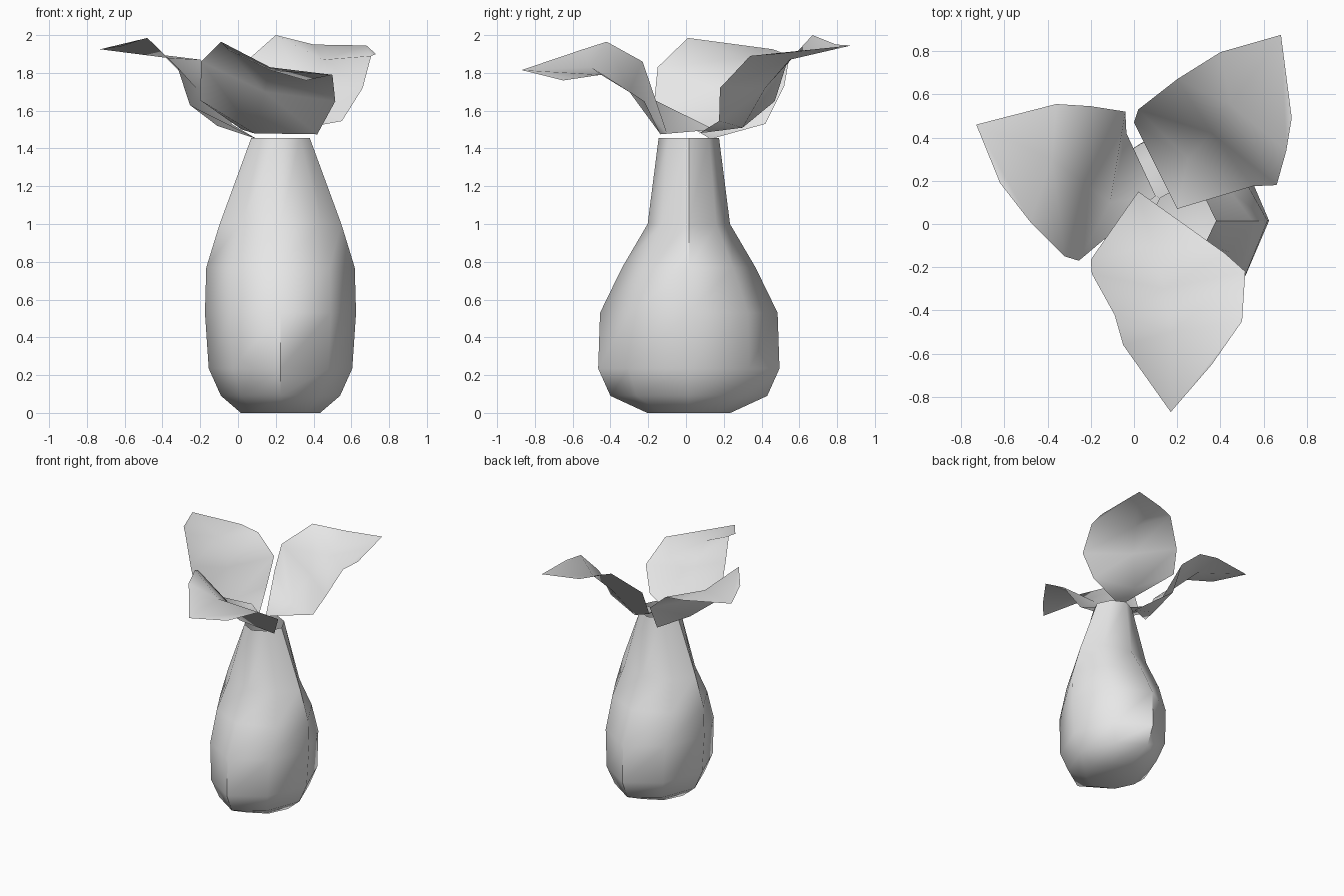
import bpy
import math

cube = bpy.data.objects.get("Cube")
if cube:
    bpy.data.objects.remove(cube, do_unlink=True)

# One plain grey for everything
grey = bpy.data.materials.new("light_grey")
grey.use_nodes = True
colour = (0.8, 0.8, 0.8, 1.0)
grey.diffuse_color = colour
grey.node_tree.nodes["Principled BSDF"].inputs["Base Color"].default_value = colour


def make_object(name, verts, faces):
    mesh = bpy.data.meshes.new(name)
    mesh.from_pydata(verts, [], faces)
    mesh.update()
    mesh.materials.append(grey)
    mesh.shade_smooth()
    obj = bpy.data.objects.new(name, mesh)
    bpy.context.collection.objects.link(obj)
    return obj


def shade_by_angle(obj, degrees):
    bpy.ops.object.select_all(action="DESELECT")
    obj.select_set(True)
    bpy.context.view_layer.objects.active = obj
    bpy.ops.object.shade_smooth_by_angle(angle=math.radians(degrees))


def make_body():
    """Eight-sided bulb, closed below and open at the neck."""
    # height, half width, half depth
    rings = [(0, .21, .22), (.09, .315, .415), (.235, .38, .48),
             (.53, .4, .47), (.77, .393, .353), (1, .322, .218),
             (1.455, .155, .16)]
    cx, cy, sides = .225, .015, 8
    diagonal = .94  # corners between the axes sit slightly inward
    verts = []
    for z, rx, ry in rings:
        for i in range(sides):
            a = math.tau * i / sides
            k = diagonal if i % 2 else 1
            verts.append((cx + rx * k * math.cos(a), cy + ry * k * math.sin(a), z))
    faces = [tuple(reversed(range(sides)))]
    for r in range(len(rings) - 1):
        for i in range(sides):
            j = (i + 1) % sides
            low, high = r * sides, (r + 1) * sides
            faces.append((low + i, low + j, high + j, high + i))
    shade_by_angle(make_object("body", verts, faces), 60)


def make_leaf(name, base, edge_a, middle, edge_b, tip, flip):
    """Curled leaf: a base point, three rows across, two shoulders and a tip."""
    verts = [base] + edge_a + middle + edge_b + [tip]
    a = list(range(1, 5))
    m = list(range(5, 8))
    b = list(range(8, 12))
    t = 12
    faces = [(0, m[0], a[0]), (0, b[0], m[0])]
    for r in range(2):
        faces.append((a[r], m[r], m[r + 1], a[r + 1]))
        faces.append((m[r], b[r], b[r + 1], m[r + 1]))
    faces += [(a[2], m[2], t, a[3]), (m[2], b[2], b[3], t)]
    if flip:
        faces = [tuple(reversed(f)) for f in faces]
    make_object(name, verts, faces)


make_body()

make_leaf(
    "front_leaf", (.02, .15, 1.5),
    [(-.2, -.165, 1.655), (-.195, -.23, 1.86), (-.09, -.42, 1.965), (-.05, -.56, 1.92)],
    [(.085, -.1, 1.48), (.14, -.3, 1.7), (.17, -.5, 1.83)],
    [(.42, -.135, 1.475), (.515, -.22, 1.65), (.5, -.45, 1.79), (.36, -.65, 1.76)],
    (.17, -.87, 1.815), True)

make_leaf(
    "right_leaf", (.1, .13, 1.45),
    [(-.255, -.17, 1.63), (-.32, -.15, 1.83), (-.48, .01, 1.985), (-.62, .19, 1.94)],
    [(-.11, .1, 1.52), (-.22, .18, 1.72), (-.38, .3, 1.88)],
    [(-.035, .42, 1.53), (-.04, .52, 1.73), (-.2, .545, 1.87), (-.36, .555, 1.89)],
    (-.73, .46, 1.925), False)

make_leaf(
    "back_left_leaf", (.2, .07, 1.48),
    [(0, .47, 1.65), (.02, .53, 1.84), (.2, .67, 2), (.4, .795, 1.95)],
    [(.25, .3, 1.51), (.36, .42, 1.72), (.45, .55, 1.87)],
    [(.55, .175, 1.545), (.66, .18, 1.72), (.705, .34, 1.89), (.73, .49, 1.9)],
    (.68, .875, 1.945), True)
